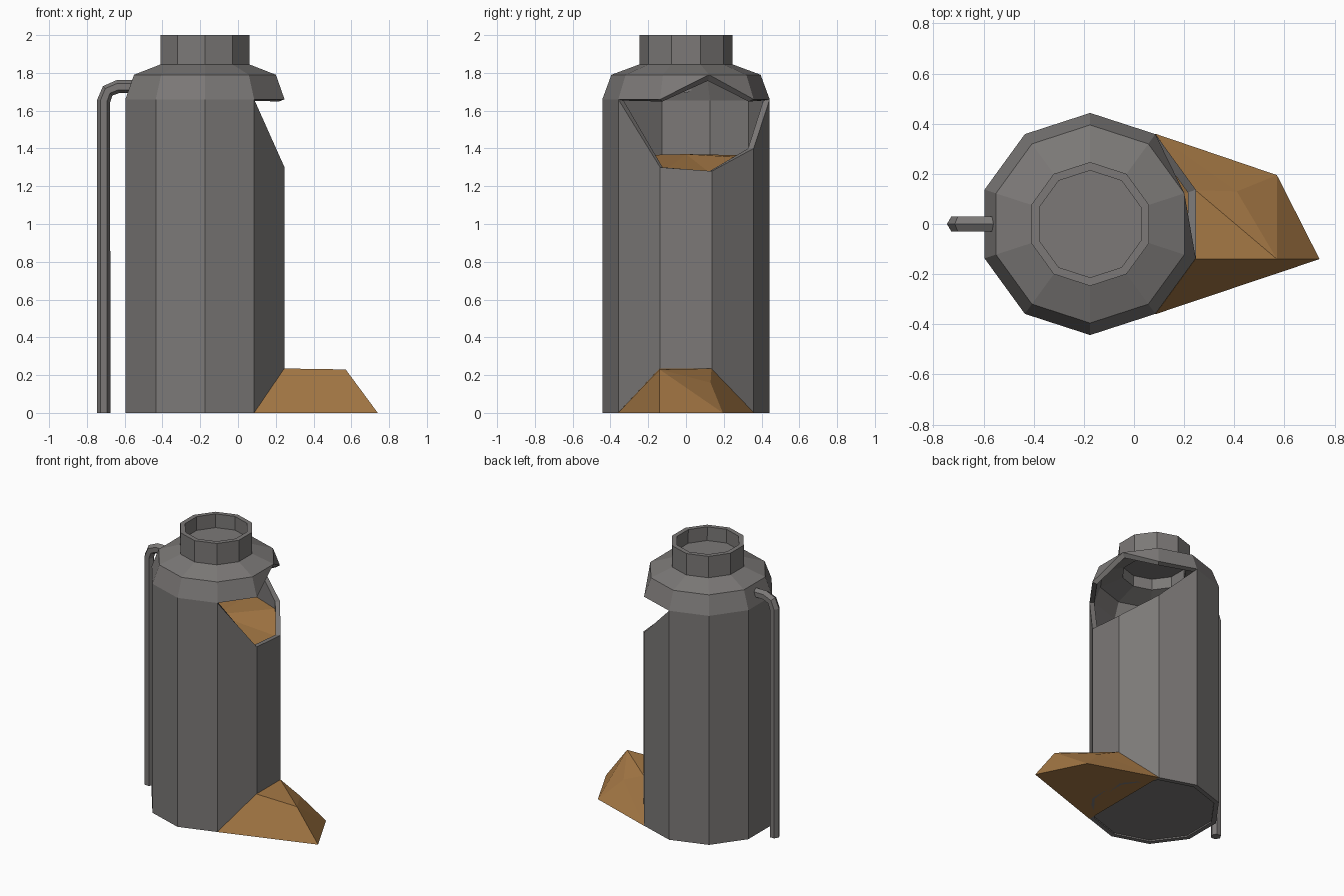
import bpy, bmesh, math
from mathutils import Vector

if "Cube" in bpy.data.objects:
    bpy.data.objects.remove(bpy.data.objects["Cube"])

CX = -0.175      # tank axis
N = 10           # tank sides


def material(name, color):
    m = bpy.data.materials.new(name)
    m.diffuse_color = (*color, 1)
    m.use_nodes = True
    m.node_tree.nodes["Principled BSDF"].inputs["Base Color"].default_value = m.diffuse_color
    return m


metal = material("dark_metal", (0.2, 0.19, 0.185))
grain = material("grain", (0.38, 0.19, 0.06))


def make(name, bm, mat):
    bmesh.ops.recalc_face_normals(bm, faces=bm.faces)
    me = bpy.data.meshes.new(name)
    bm.to_mesh(me)
    bm.free()
    ob = bpy.data.objects.new(name, me)
    me.materials.append(mat)
    bpy.context.collection.objects.link(ob)
    return ob


def point(i, r, z):
    # corner 0 is at -18 degrees, corner 1 at +18, and so on round the tank
    a = math.radians(-18 + 36 * i)
    return (CX + r * math.cos(a), r * math.sin(a), z)


def ring(bm, r, z):
    return [bm.verts.new(point(i, r, z)) for i in range(N)]


def bridge(bm, a, b, skip=()):
    for i in range(N):
        j = (i + 1) % N
        if i not in skip:
            bm.faces.new((a[i], a[j], b[j], b[i]))


# Tank shell: body, sloping shoulder and neck, with a torn opening on the right
bm = bmesh.new()
base = ring(bm, 0.443, 0)
lip = ring(bm, 0.443, 1.66)
body_top = list(lip)
for i, z in {0: 1.30, 1: 1.28, 2: 1.40}.items():
    body_top[i] = bm.verts.new(point(i, 0.443, z))
bridge(bm, base, body_top)
shoulder = ring(bm, 0.395, 1.79)
bridge(bm, lip, shoulder, skip=(0, 1))
bm.faces.new((lip[0], shoulder[1], shoulder[0]))
bm.faces.new((lip[2], shoulder[2], shoulder[1]))
bm.verts.remove(lip[1])
neck_low = ring(bm, 0.247, 1.845)
bridge(bm, shoulder, neck_low)
bridge(bm, neck_low, ring(bm, 0.247, 2.0))
shell = make("tank_shell", bm, metal)
sol = shell.modifiers.new("thickness", 'SOLIDIFY')
sol.thickness = 0.032
sol.offset = -1
sol.use_even_offset = True

# Neck floor and tank floor
for name, r, z in (("neck_floor", 0.23, 1.90), ("tank_floor", 0.425, 0.01)):
    bm = bmesh.new()
    bm.faces.new(ring(bm, r, z))
    make(name, bm, metal)

# Grain surface inside the tank, dipping toward the opening
bm = bmesh.new()
edge = [bm.verts.new(point(i, 0.41, 1.27 if i < 2 else 1.35 + 0.012 * (i % 2)))
        for i in range(N)]
mid = bm.verts.new((CX, 0, 1.37))
for i in range(N):
    bm.faces.new((edge[i], edge[(i + 1) % N], mid))
make("grain_inside", bm, grain)

# Spilled grain pile at the foot of the tank
bm = bmesh.new()
v = [bm.verts.new(p) for p in (
    (0.085, -0.36, 0), (0.74, -0.14, 0), (0.57, 0.195, 0), (0.085, 0.36, 0),
    (0.245, -0.14, 0.235), (0.245, 0.135, 0.235), (0.57, -0.14, 0.23),
    (0.41, 0.13, 0.16))]
for f in ((0, 1, 6, 4), (1, 2, 6), (2, 7, 6), (2, 3, 7), (3, 5, 7),
          (4, 6, 5), (5, 6, 7), (0, 3, 2, 1), (0, 4, 5, 3)):
    bm.faces.new([v[k] for k in f])
make("spilled_grain", bm, grain)

# Six-sided side pipe swept along a bent path
path = [Vector((x, 0, z)) for x, z in (
    (-0.54, 1.727), (-0.637, 1.727), (-0.69, 1.705), (-0.711, 1.652), (-0.711, 0))]
bm = bmesh.new()
rows = []
for k, p in enumerate(path):
    d_in = (p - path[max(k - 1, 0)]).normalized()
    d_out = (path[min(k + 1, len(path) - 1)] - p).normalized()
    side = (d_in + d_out).normalized().cross(Vector((0, 1, 0)))
    rows.append([bm.verts.new(p + 0.035 * (side * math.cos(a) + Vector((0, math.sin(a), 0))))
                 for a in (math.radians(60 * s) for s in range(6))])
for a, b in zip(rows, rows[1:]):
    for s in range(6):
        t = (s + 1) % 6
        bm.faces.new((a[s], a[t], b[t], b[s]))
bm.faces.new(rows[0])
bm.faces.new(rows[-1])
make("side_pipe", bm, metal)
